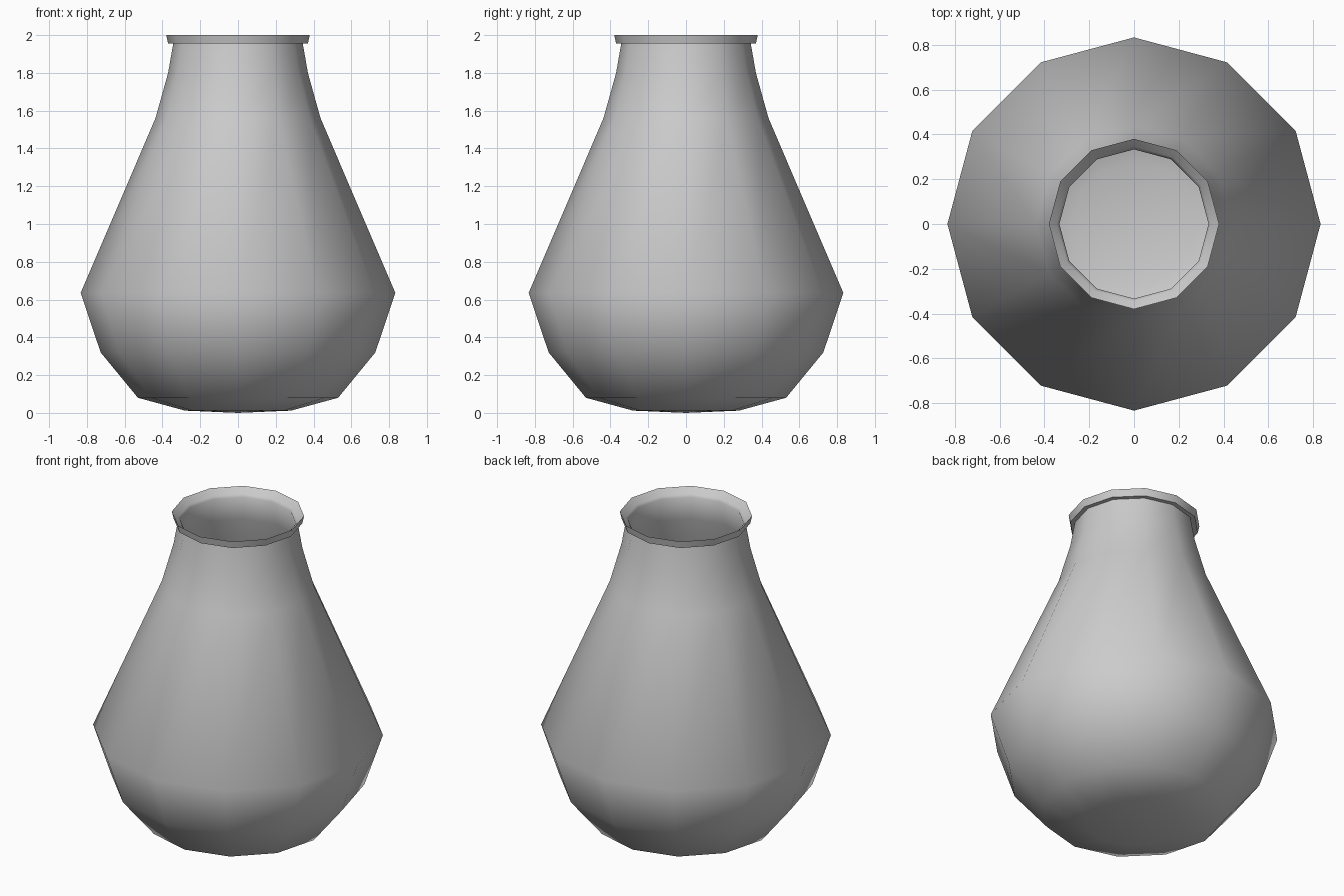
import bpy, bmesh, math

if "Cube" in bpy.data.objects:
    bpy.data.objects.remove(bpy.data.objects["Cube"])

SIDES = 12


def lathe(name, profile):
    """Revolve (radius, z) points around z; radius 0 closes with a pole."""
    bm = bmesh.new()
    rings = []
    for r, z in profile:
        if r == 0:
            rings.append([bm.verts.new((0, 0, z))] * SIDES)
        else:
            rings.append([bm.verts.new((r * math.cos(i * math.tau / SIDES),
                                        r * math.sin(i * math.tau / SIDES), z))
                          for i in range(SIDES)])
    for low, high in zip(rings, rings[1:]):
        for i in range(SIDES):
            j = (i + 1) % SIDES
            corners = dict.fromkeys((low[i], low[j], high[j], high[i]))
            bm.faces.new(list(corners))
    mesh = bpy.data.meshes.new(name)
    bm.to_mesh(mesh)
    bm.free()
    obj = bpy.data.objects.new(name, mesh)
    bpy.context.collection.objects.link(obj)
    bpy.ops.object.select_all(action='DESELECT')
    obj.select_set(True)
    bpy.context.view_layer.objects.active = obj
    bpy.ops.object.shade_smooth_by_angle(angle=math.radians(60))
    return obj


# Outer wall from base to neck
outer = [(0, 0), (0.28, 0.012), (0.53, 0.08), (0.727, 0.32), (0.833, 0.635),
         (0.437, 1.56), (0.37, 1.80), (0.343, 1.955)]
# Flared lip with a stepped underside
lip = [(0.37, 1.955), (0.38, 2.0), (0.345, 1.965)]
# Thin inner wall, back down to the floor
inner = [(0.333, 1.95), (0.36, 1.80), (0.426, 1.56), (0.82, 0.635),
         (0.716, 0.325), (0.523, 0.09), (0.277, 0.023), (0, 0.012)]

lathe("vase", outer + lip + inner)
